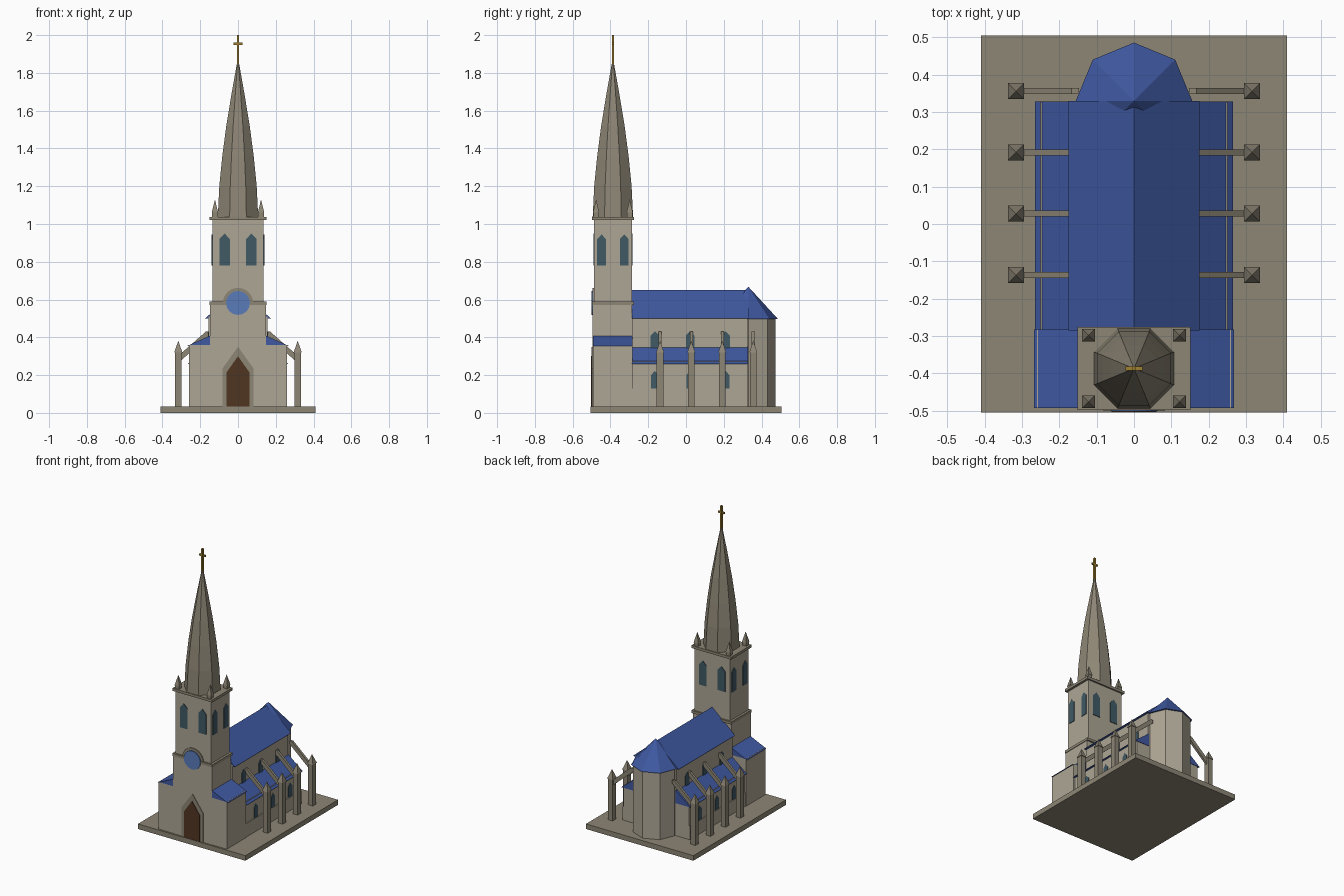
import bpy, math
from mathutils import Vector

if "Cube" in bpy.data.objects:
    bpy.data.objects.remove(bpy.data.objects["Cube"])


def mat(name, r, g, b):
    m = bpy.data.materials.new(name)
    m.diffuse_color = (r, g, b, 1)
    m.use_nodes = True
    m.node_tree.nodes["Principled BSDF"].inputs["Base Color"].default_value = m.diffuse_color
    return m


STONE = mat("pale_stone", 0.42, 0.38, 0.30)
TRIM = mat("dark_stone", 0.27, 0.24, 0.18)
SLATE = mat("blue_slate", 0.05, 0.10, 0.36)
GLASS = mat("dark_glass", 0.05, 0.10, 0.13)
ROSE = mat("rose_glass", 0.10, 0.20, 0.50)
WOOD = mat("wood", 0.08, 0.035, 0.015)
GOLD = mat("gold", 0.35, 0.22, 0.03)


def mesh(name, verts, faces, material):
    me = bpy.data.meshes.new(name)
    me.from_pydata([tuple(v) for v in verts], [], faces)
    ob = bpy.data.objects.new(name, me)
    bpy.context.collection.objects.link(ob)
    me.materials.append(material)
    return ob


def loft(name, rings, material):
    """Closed solid through rings that share one vertex count."""
    n = len(rings[0])
    faces = [tuple(reversed(range(n)))]
    for k in range(len(rings) - 1):
        for i in range(n):
            j = (i + 1) % n
            faces.append((k * n + i, k * n + j, (k + 1) * n + j, (k + 1) * n + i))
    last = (len(rings) - 1) * n
    faces.append(tuple(range(last, last + n)))
    return mesh(name, [v for r in rings for v in r], faces, material)


def box(name, x0, x1, y0, y1, z0, z1, material):
    ring = lambda z: [(x0, y0, z), (x1, y0, z), (x1, y1, z), (x0, y1, z)]
    return loft(name, [ring(z0), ring(z1)], material)


def extrude_y(name, profile, y0, y1, material):
    """Profile of (x, z), anticlockwise from the front; extruded along y."""
    if sum(a[0] * b[1] - b[0] * a[1] for a, b in zip(profile, profile[1:] + profile[:1])) > 0:
        y0, y1 = y1, y0
    return loft(name, [[(x, y, z) for x, z in profile] for y in (min(y0, y1), max(y0, y1))]
                if y0 < y1 else [[(x, y, z) for x, z in profile] for y in (y0, y1)], material)


def ngon(cx, cy, r, z, n=8, turn=0.0):
    return [(cx + r * math.cos(turn + math.tau * i / n),
             cy + r * math.sin(turn + math.tau * i / n), z) for i in range(n)]


def spike(name, ring, apex, material):
    n = len(ring)
    faces = [tuple(reversed(range(n)))] + [(i, (i + 1) % n, n) for i in range(n)]
    return mesh(name, list(ring) + [apex], faces, material)


def pinnacle(name, x, y, half, z0, z1, z2, cap_half):
    box(name + "_shaft", x - half, x + half, y - half, y + half, z0, z1, TRIM)
    spike(name + "_cap", ngon(x, y, cap_half * math.sqrt(2), z1, 4, math.pi / 4), (x, y, z2), TRIM)


def arch(name, centre, facing, width, z0, shoulder, peak, material, depth=0.008):
    """Pointed opening plate lying on a wall that faces the given angle."""
    c, n = Vector((*centre, 0)), Vector((math.cos(facing), math.sin(facing), 0))
    t = Vector((-n.y, n.x, 0))
    w = width / 2
    prof = [(-w, z0), (w, z0), (w, shoulder), (0, peak), (-w, shoulder)]
    ring = lambda d: [c + n * d + t * a + Vector((0, 0, z)) for a, z in prof]
    return loft(name, [ring(-0.01), ring(depth)], material)


FRONT, BACK = -math.pi / 2, math.pi / 2
TY = -0.387  # tower centre in y

# Ground slab
box("base_slab", -0.41, 0.41, -0.505, 0.505, 0, 0.035, TRIM)

# Entrance block with low gable roof
box("entrance_block", -0.26, 0.26, -0.493, -0.283, 0.035, 0.36, STONE)
extrude_y("entrance_roof", [(-0.268, 0.355), (0.268, 0.355), (0.15, 0.408), (0, 0.43), (-0.15, 0.408)],
          -0.493, -0.283, SLATE)
arch("door_frame", (0, -0.493), FRONT, 0.165, 0.035, 0.235, 0.35, TRIM, 0.006)
arch("door", (0, -0.493), FRONT, 0.12, 0.035, 0.215, 0.30, WOOD, 0.010)

# Tower stages and cornices
box("tower_lower", -0.148, 0.148, -0.495, -0.285, 0.035, 0.575, STONE)
box("tower_upper", -0.136, 0.136, TY - 0.1, TY + 0.1, 0.575, 1.025, STONE)
for name, z in (("lower_cornice", 0.572), ("upper_cornice", 1.02)):
    box(name, -0.152, 0.152, TY - 0.111, TY + 0.111, z, z + 0.018, TRIM)

# Rose window
for name, r, d, m in (("rose_frame", 0.08, 0.494, TRIM), ("rose_window", 0.063, 0.501, ROSE)):
    extrude_y(name, [(r * math.cos(math.tau * i / 24), 0.582 + r * math.sin(math.tau * i / 24))
                     for i in range(24)], -d, -0.48, m)

# Belfry windows on all four sides
for s in (-1, 1):
    for face, y in ((FRONT, TY - 0.1), (BACK, TY + 0.1)):
        arch("belfry_window", (s * 0.071, y), face, 0.056, 0.78, 0.92, 0.95, GLASS, 0.004)
    for side in (-1, 1):
        arch("belfry_side_window", (side * 0.136, TY + s * 0.06), 0 if side > 0 else math.pi,
             0.046, 0.78, 0.92, 0.945, GLASS, 0.004)
    for t in (-1, 1):
        pinnacle("corner_pinnacle", s * 0.122, TY + t * 0.089, 0.015, 1.035, 1.06, 1.13, 0.017)

# Octagonal spire with a slight curve, and the cross
k = 1 / math.cos(math.pi / 8)
spire = [(1.035, 0.107), (1.2, 0.099), (1.36, 0.083), (1.52, 0.062), (1.69, 0.034), (1.86, 0.004)]
loft("spire", [ngon(0, TY, a * k, z, 8, math.pi / 8) for z, a in spire], TRIM)
box("cross_upright", -0.006, 0.006, TY - 0.006, TY + 0.006, 1.84, 2.0, GOLD)
box("cross_arm", -0.023, 0.023, TY - 0.005, TY + 0.005, 1.948, 1.96, GOLD)

# Nave
Y0, Y1 = -0.285, 0.328
box("nave_walls", -0.156, 0.156, Y0, Y1 - 0.003, 0.035, 0.51, STONE)
extrude_y("nave_roof", [(-0.175, 0.50), (0.175, 0.50), (0, 0.65)], Y0, Y1 + 0.002, SLATE)

# Apse: octagon with pyramid roof
loft("apse_walls", [ngon(0, 0.33, 0.145, z) for z in (0.035, 0.50)], STONE)
spike("apse_roof", ngon(0, 0.33, 0.156, 0.498), (0, 0.33, 0.668), SLATE)

# Aisles, windows and flying buttresses on both sides
for s in (-1, 1):
    out = 0 if s > 0 else math.pi
    xs = lambda a, b: (min(s * a, s * b), max(s * a, s * b))
    box("aisle_walls", *xs(0.15, 0.25), Y0, Y1 - 0.003, 0.035, 0.275, STONE)
    box("aisle_plinth", *xs(0.15, 0.257), Y0, Y1 - 0.003, 0.035, 0.128, STONE)
    extrude_y("aisle_roof", [(s * 0.15, 0.26), (s * 0.265, 0.26), (s * 0.15, 0.352)], Y0, Y1, SLATE)
    for y in (-0.165, 0.022, 0.21):
        arch("clerestory_window", (s * 0.156, y), out, 0.044, 0.33, 0.41, 0.432, GLASS, 0.004)
        arch("aisle_window", (s * 0.25, y), out, 0.04, 0.128, 0.20, 0.222, GLASS, 0.004)
    for y in (-0.137, 0.028, 0.192, 0.356):
        pinnacle("buttress_pier", s * 0.316, y, 0.018, 0.035, 0.32, 0.382, 0.0215)
        extrude_y("flying_buttress", [(s * 0.305, 0.275), (s * 0.305, 0.312), (s * 0.168, 0.432),
                                      (s * 0.148, 0.432), (s * 0.148, 0.412)], y - 0.008, y + 0.008, TRIM)
